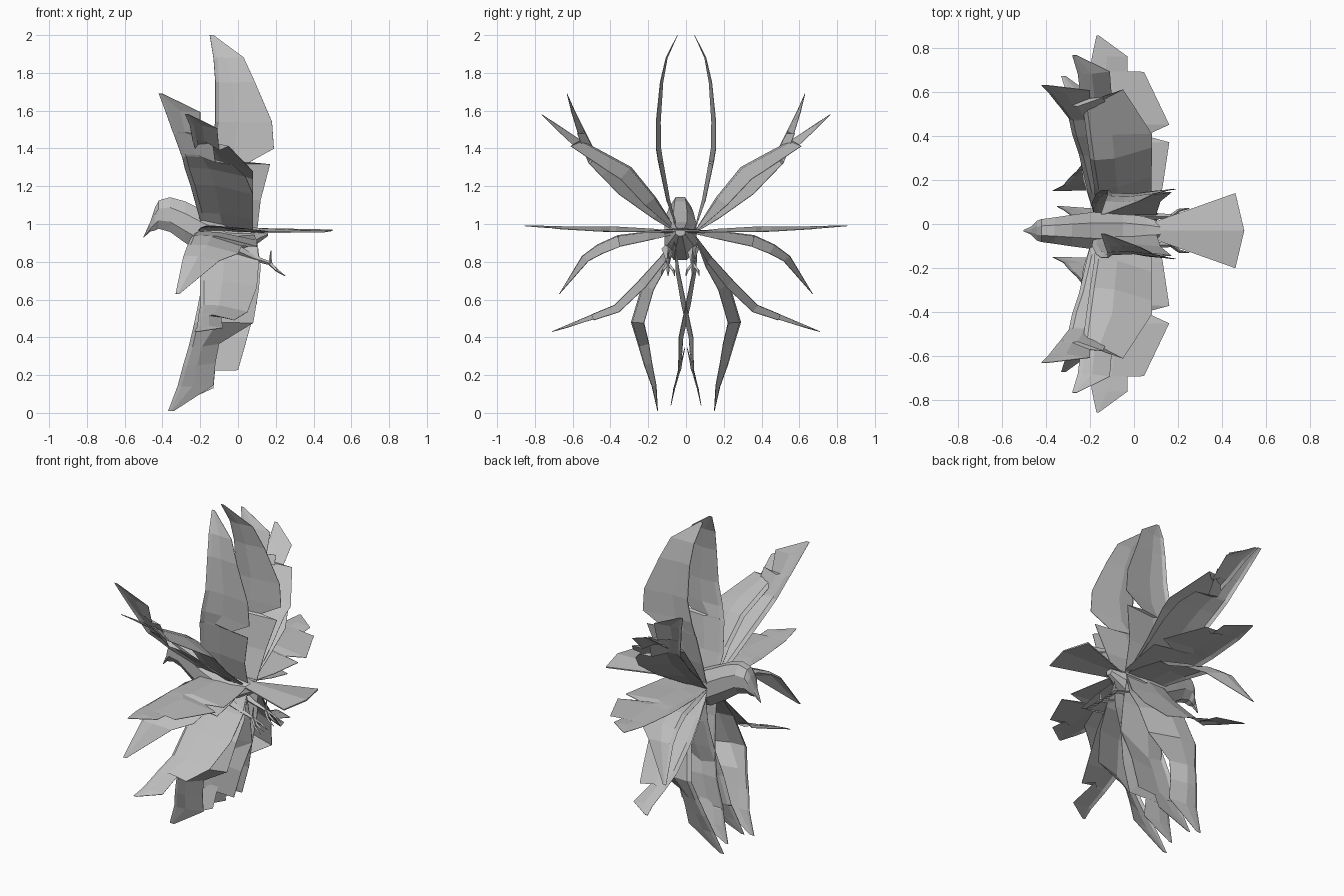
import bpy, bmesh, math
from mathutils import Vector

grey = bpy.data.materials.new("plumage grey")
grey.diffuse_color = (0.52, 0.52, 0.52, 1)
BODY_Y = -0.03


def make(name, verts, faces, thickness=0):
    me = bpy.data.meshes.new(name)
    me.from_pydata(verts, [], faces)
    bm = bmesh.new()
    bm.from_mesh(me)
    bmesh.ops.recalc_face_normals(bm, faces=bm.faces)
    bm.to_mesh(me)
    bm.free()
    me.materials.append(grey)
    ob = bpy.data.objects.new(name, me)
    bpy.context.collection.objects.link(ob)
    if thickness:
        mod = ob.modifiers.new("thickness", 'SOLIDIFY')
        mod.thickness = thickness
        mod.offset = 0
    return ob


def wing(name, stations, twist):
    """Cambered sheet; stations are (y, z, leading x, trailing x, optional trailing sweep)."""
    pts = [Vector((s[0], s[1])) for s in stations]
    run = [0]
    for a, b in zip(pts, pts[1:]):
        run.append(run[-1] + (b - a).length)
    for side in (1, -1):
        verts, faces = [], []
        for i, (y, z, xl, xt, *sweep) in enumerate(stations):
            t = (pts[min(i + 1, len(pts) - 1)] - pts[max(i - 1, 0)]).normalized()
            n = Vector((-t.y, t.x))
            bump = math.sin(math.pi * (run[i] / run[-1]) ** 0.8)
            chord = xt - xl
            fold = min(0.02, chord * 0.4)
            sw = sweep[0] if sweep else 0
            # section: folded leading strip, crown, trailing edge
            for x, off, along in ((xl, -0.015 * bump, 0), (xl + fold, 0, 0),
                                  (xl + fold + 0.35 * (chord - fold),
                                   0.010 * bump + twist * bump * 0.25, 0),
                                  (xt, twist * bump, sw)):
                p = pts[i] + n * off + t * along
                verts.append((x, side * p.x, p.y))
        for i in range(len(stations) - 1):
            for j in range(3):
                a = i * 4 + j
                faces.append((a, a + 1, a + 5, a + 4))
        make(name + ("_left" if side > 0 else "_right"), verts, faces, 0.003)


# Eight pairs of wings through the stroke, top to bottom
wing("raised_wing", [(.04, .95, -.18, .10), (.09, 1.13, -.19, .12), (.125, 1.32, -.17, .17),
     (.127, 1.33, -.165, .06), (.138, 1.40, -.15, .19), (.14, 1.54, -.12, .18),
     (.125, 1.75, -.12, .09), (.10, 1.88, -.13, .03), (.045, 2.0, -.15, -.13)], -.02)
wing("high_wing", [(.04, .95, -.18, .08), (.14, 1.06, -.21, .08), (.31, 1.21, -.25, .08),
     (.40, 1.30, -.28, .04), (.47, 1.36, -.295, -.03), (.475, 1.37, -.30, -.12, -.02),
     (.53, 1.48, -.34, -.14, .02), (.535, 1.49, -.345, -.20), (.59, 1.60, -.385, -.20),
     (.63, 1.69, -.42, -.40)], -.07)
wing("upper_wing", [(.04, .95, -.17, .08), (.16, 1.14, -.18, .08), (.29, 1.30, -.20, .08),
     (.40, 1.36, -.215, .08, -.03), (.55, 1.44, -.235, -.05, .04), (.56, 1.445, -.24, -.10, -.02),
     (.68, 1.525, -.255, -.11), (.765, 1.58, -.28, -.26)], -.085)
wing("level_wing", [(.04, .96, -.18, .10), (.17, .97, -.20, .13), (.37, .98, -.21, .16),
     (.40, .98, -.21, .05), (.45, .98, -.21, .16), (.69, .985, -.20, .045),
     (.695, .985, -.20, -.03, -.045), (.76, .988, -.19, -.03), (.855, .99, -.17, -.16)], -.02)
wing("lowered_wing", [(.04, .95, -.18, .08), (.20, .96, -.23, .10), (.36, .94, -.25, .10),
     (.365, .938, -.25, .02), (.47, .89, -.27, .0), (.55, .83, -.29, -.10),
     (.67, .63, -.33, -.31)], -.06)
wing("lower_wing", [(.04, .95, -.18, .10), (.14, .82, -.19, .11), (.25, .70, -.20, .10),
     (.38, .57, -.20, .05), (.50, .52, -.21, -.02), (.51, .515, -.21, -.09, -.05),
     (.64, .46, -.215, -.08), (.71, .43, -.23, -.21)], -.05)
wing("low_wing", [(.05, .92, -.18, .10), (.14, .80, -.19, .12), (.23, .68, -.19, .11),
     (.29, .48, -.23, .08), (.25, .35, -.26, -.10), (.22, .25, -.29, -.12),
     (.18, .14, -.32, -.13), (.15, .01, -.37, -.34)], -.07)
wing("crossed_wing", [(.06, .92, -.18, .10), (.05, .75, -.18, .11), (.02, .58, -.20, .10),
     (-.02, .40, -.24, .05), (-.03, .225, -.29, .0), (-.035, .22, -.29, -.11, -.13),
     (-.06, .13, -.32, -.13), (-.08, .04, -.35, -.33)], -.02)

# Body, head and hooked beak: eight-sided rings (x, z, half width, half height)
rings = [(-.50, .93, .003, .003), (-.465, .985, .02, .025), (-.44, 1.025, .045, .06),
         (-.42, 1.05, .052, .075), (-.36, 1.05, .06, .092), (-.28, 1.01, .072, .11),
         (-.18, .955, .085, .115), (-.05, .91, .085, .10), (.06, .925, .06, .06),
         (.16, .955, .025, .018)]
verts, faces = [], []
for x, z, w, h in rings:
    for k in range(8):
        a = math.tau * (k + 0.5) / 8
        verts.append((x, BODY_Y + w * math.cos(a) * 1.08, z + h * math.sin(a) * 1.08))
for r in range(len(rings) - 1):
    for k in range(8):
        faces.append((r * 8 + k, r * 8 + (k + 1) % 8, r * 8 + 8 + (k + 1) % 8, r * 8 + 8 + k))
faces += [tuple(range(8)), tuple(range(len(verts) - 8, len(verts)))]
make("body", verts, faces)

# Tail fan with a slightly raised ridge
make("tail_fan", [(.08, BODY_Y, .975), (.08, BODY_Y - .035, .955), (.46, BODY_Y - .17, .96),
                  (.50, BODY_Y, .967), (.46, BODY_Y + .17, .96), (.08, BODY_Y + .035, .955)],
     [(0, 1, 2, 3), (0, 3, 4, 5)], 0.008)


def limb(name, a, b, r1, r2):
    a, b = Vector(a), Vector(b)
    q = (b - a).to_track_quat('Z', 'Y')
    vs = []
    for p, r in ((a, r1), (b, r2)):
        for k in range(4):
            vs.append(p + q @ Vector((r * math.cos(k * math.pi / 2), r * math.sin(k * math.pi / 2), 0)))
    fs = [(k, (k + 1) % 4, 4 + (k + 1) % 4, 4 + k) for k in range(4)] + [(0, 1, 2, 3), (4, 5, 6, 7)]
    make(name, vs, fs)


# Trailing legs with three front toes and a hind toe
for side, tag in ((1, "left"), (-1, "right")):
    y = BODY_Y + side * .065
    limb("thigh_" + tag, (-.03, y, .87), (.08, y, .82), .035, .016)
    limb("shank_" + tag, (.08, y, .82), (.175, y, .79), .016, .009)
    limb("hind_toe_" + tag, (.17, y, .79), (.175, y, .86), .009, .003)
    for dy in (-.035, 0, .035):
        limb("toe_" + tag, (.17, y, .79), (.205, y + dy * .8, .755), .010, .008)
        limb("claw_" + tag, (.205, y + dy * .8, .755), (.25, y + dy, .725), .008, .002)
